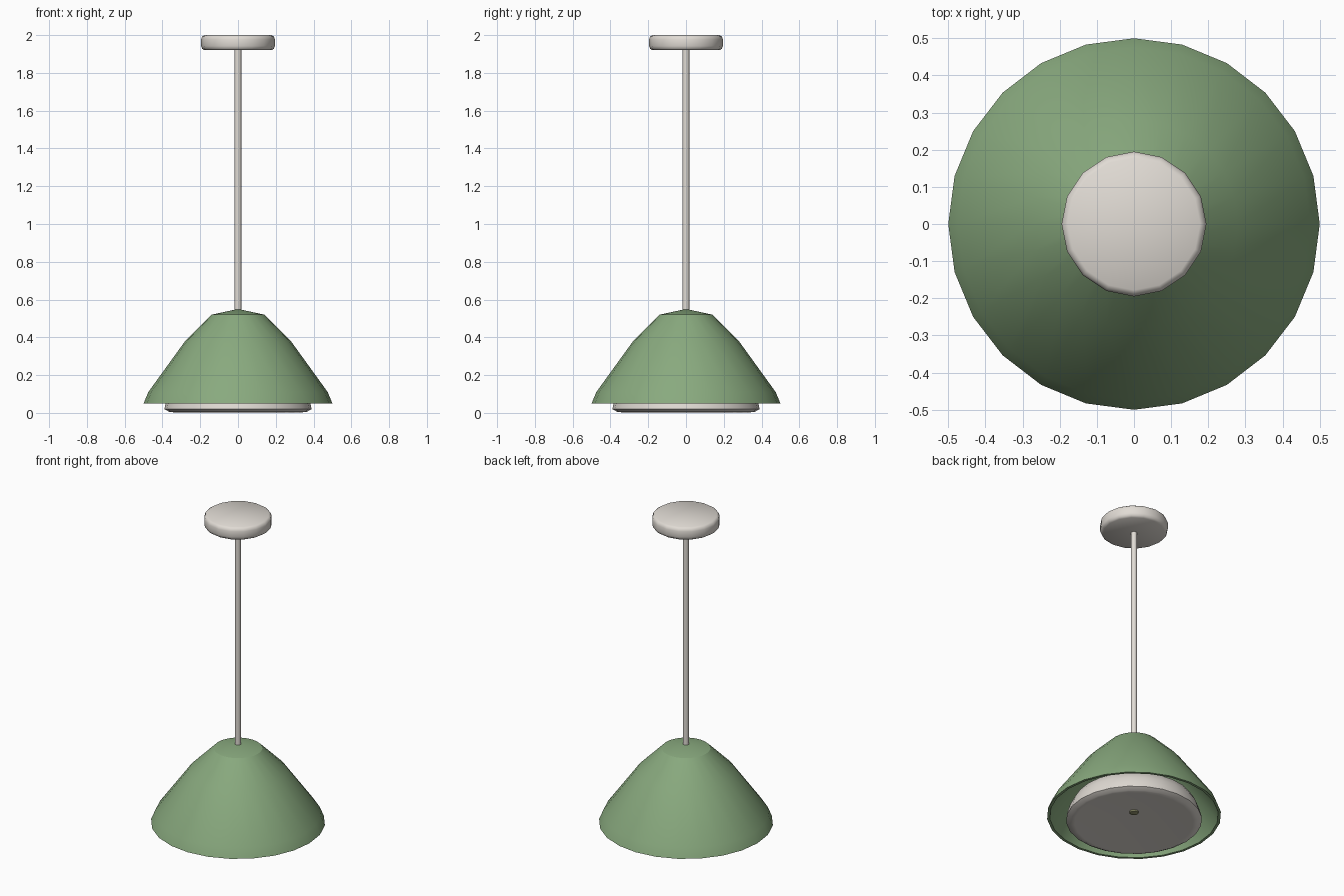
import bpy, bmesh, math

if "Cube" in bpy.data.objects:
    bpy.data.objects.remove(bpy.data.objects["Cube"])


def material(name, rgb):
    m = bpy.data.materials.new(name)
    m.diffuse_color = (*rgb, 1)
    m.use_nodes = True
    m.node_tree.nodes["Principled BSDF"].inputs["Base Color"].default_value = m.diffuse_color
    return m


def lathe(name, profile, sides, mat, closed=False, angle=40):
    """Revolve (radius, z) points round the z axis; radius 0 gives a pole."""
    bm = bmesh.new()
    rings = []
    for r, z in profile:
        if r == 0:
            rings.append([bm.verts.new((0, 0, z))] * sides)
        else:
            rings.append([bm.verts.new((r * math.cos(2 * math.pi * i / sides),
                                        r * math.sin(2 * math.pi * i / sides), z))
                          for i in range(sides)])
    pairs = list(zip(rings, rings[1:]))
    if closed:
        pairs.append((rings[-1], rings[0]))
    for a, b in pairs:
        for i in range(sides):
            j = (i + 1) % sides
            bm.faces.new(list(dict.fromkeys((a[i], a[j], b[j], b[i]))))
    bmesh.ops.recalc_face_normals(bm, faces=bm.faces)
    mesh = bpy.data.meshes.new(name)
    bm.to_mesh(mesh)
    bm.free()
    mesh.materials.append(mat)
    ob = bpy.data.objects.new(name, mesh)
    bpy.context.collection.objects.link(ob)
    bpy.ops.object.select_all(action='DESELECT')
    ob.select_set(True)
    bpy.context.view_layer.objects.active = ob
    bpy.ops.object.shade_smooth_by_angle(angle=math.radians(angle))
    return ob


green = material("green_enamel", (0.25, 0.40, 0.21))
cream = material("warm_white", (0.75, 0.71, 0.66))
olive = material("olive_metal", (0.30, 0.30, 0.16))

# Ceiling canopy with rounded edges
lathe("ceiling_canopy", [(0, 1.92), (0.178, 1.92), (0.19, 1.928), (0.195, 1.942),
                         (0.195, 1.978), (0.19, 1.992), (0.178, 2.0), (0, 2.0)], 16, cream)

# Hanging rod
lathe("rod", [(0, 0.5), (0.018, 0.5), (0.018, 1.93), (0, 1.93)], 12, cream)

# Hollow shade: outer skin, then inner skin
lathe("shade", [(0, 0.55), (0.14, 0.52), (0.28, 0.38), (0.475, 0.11), (0.5, 0.05),
                (0.484, 0.05), (0.46, 0.105), (0.267, 0.37), (0.133, 0.503), (0, 0.53)],
      24, green, angle=32)

# Diffuser with a dished underside
lathe("diffuser", [(0, 0.08), (0.34, 0.003), (0.365, 0.006), (0.39, 0.02), (0.383, 0.05),
                   (0.37, 0.09), (0.34, 0.14), (0.28, 0.18), (0, 0.2)], 24, cream)

# Small finial in the middle of the dish
lathe("finial", [(0, 0.06), (0.025, 0.066), (0.03, 0.085), (0, 0.09)], 12, olive)

# Stem joining the rod to the diffuser inside the shade
lathe("inner_stem", [(0, 0.19), (0.018, 0.19), (0.018, 0.51), (0, 0.51)], 12, cream)
